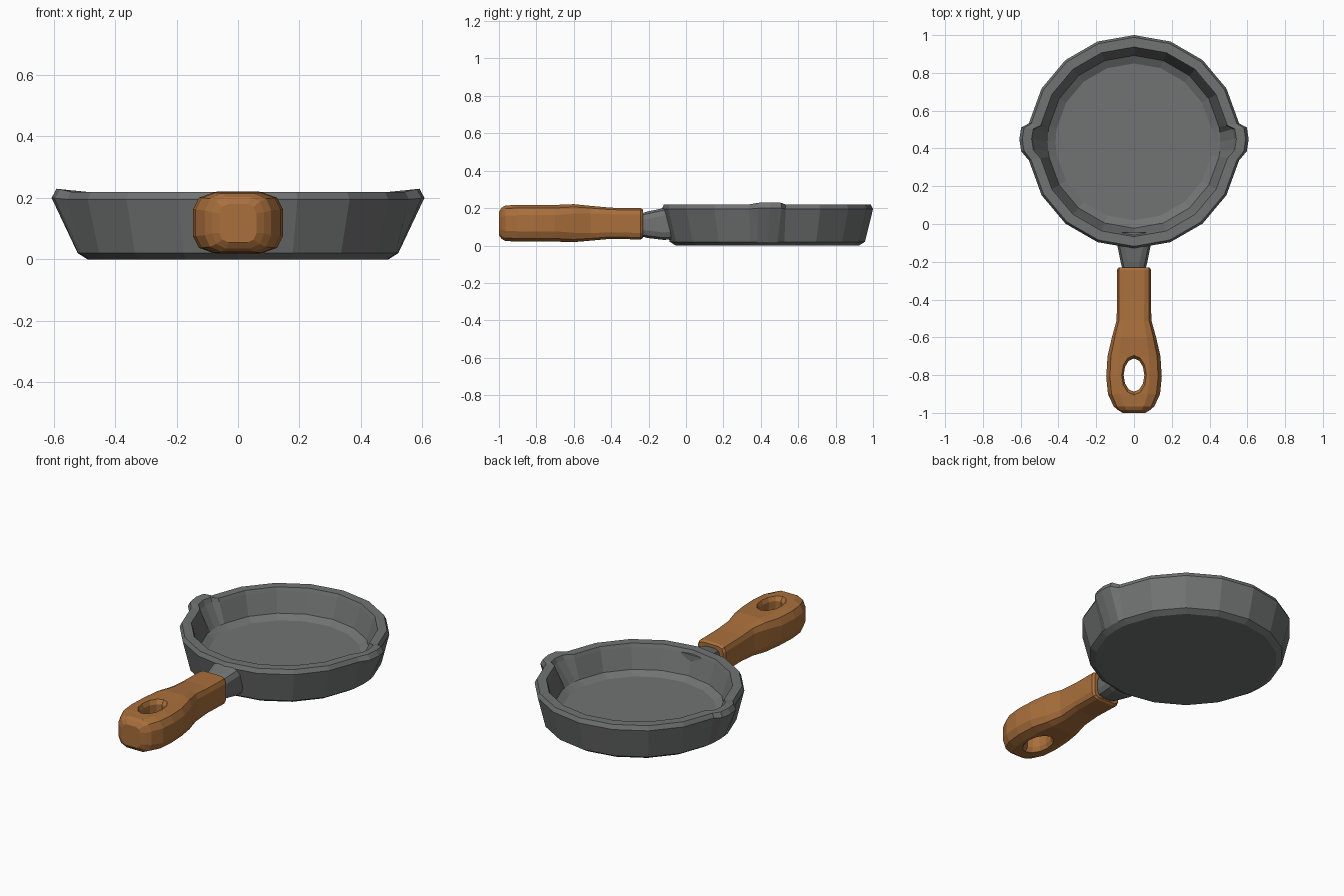
import bpy, bmesh, math
from math import sin, cos, pi, radians

if "Cube" in bpy.data.objects:
    bpy.data.objects.remove(bpy.data.objects["Cube"])

def material(name, color):
    m = bpy.data.materials.new(name)
    m.diffuse_color = (*color, 1)
    m.use_nodes = True
    m.node_tree.nodes["Principled BSDF"].inputs["Base Color"].default_value = m.diffuse_color
    return m

iron = material("dark_iron", (0.165, 0.17, 0.17))
wood = material("wood", (0.40, 0.16, 0.045))

def loft(name, rings, mat):
    """Join equal-sized closed rings with quads and cap both ends."""
    bm = bmesh.new()
    loops = [[bm.verts.new(p) for p in ring] for ring in rings]
    n = len(loops[0])
    for a, b in zip(loops, loops[1:]):
        for i in range(n):
            j = (i + 1) % n
            bm.faces.new((a[i], a[j], b[j], b[i]))
    bm.faces.new(loops[0][::-1])
    bm.faces.new(loops[-1])
    bmesh.ops.recalc_face_normals(bm, faces=bm.faces)
    me = bpy.data.meshes.new(name)
    bm.to_mesh(me)
    bm.free()
    me.materials.append(mat)
    ob = bpy.data.objects.new(name, me)
    bpy.context.collection.objects.link(ob)
    return ob

# Pan: 18-sided lathe with extra columns at the two pouring spouts
CY = 0.435
angles = sorted([20 * i for i in range(18)] + [84, 90, 96, 264, 270, 276])
# radius, height, spout push outwards, spout lift
profile = [(0.490, 0.000, 0.000, 0.000), (0.522, 0.020, 0.000, 0.000),
           (0.565, 0.195, 0.042, 0.005), (0.553, 0.220, 0.038, 0.010),
           (0.502, 0.220, 0.040, 0.004), (0.494, 0.200, 0.036, -0.004),
           (0.457, 0.085, 0.000, 0.000), (0.415, 0.062, 0.000, 0.000)]

def pan_ring(r, z, push, lift):
    pts = []
    for a in angles:
        k = {84: 0.85, 90: 1, 96: 0.85}.get(a % 180, 0)
        t = radians(a)
        if k:  # stay on the chord of the 18-gon between the spout sides
            rr = r * cos(radians(10)) / cos(t - pi / 2 * (1 if a < 180 else 3))
            rr += push * k + (r - rr)
        else:
            rr = r
        pts.append((rr * sin(t), CY + rr * cos(t) + 0.015 * (push > 0) * k, z + lift * k))
    return pts

loft("pan", [pan_ring(*p) for p in profile], iron)

def section(y, w, z0, z1, bw, bh):
    """Rectangle with two-step rounded corners, in the xz plane."""
    quarter = [(w, bh), (w - 0.3 * bw, 0.3 * bh), (w - bw, 0)]
    low = [(x, y, z0 + d) for x, d in quarter]
    high = [(x, y, z1 - d) for x, d in quarter[::-1]]
    right = high[::-1]
    return (low + [(-x, y, z) for x, _, z in low[::-1]]
            + [(-x, y, z) for x, _, z in right] + high)

# Metal neck between pan and handle
loft("neck", [section(*s) for s in [
    (-0.045, 0.095, 0.035, 0.200, 0.04, 0.04),
    (-0.120, 0.087, 0.030, 0.200, 0.04, 0.04),
    (-0.205, 0.070, 0.040, 0.182, 0.04, 0.04),
    (-0.260, 0.055, 0.055, 0.165, 0.03, 0.03)]], iron)

# Wooden handle
handle = loft("handle", [section(*s) for s in [
    (-0.230, 0.082, 0.040, 0.192, 0.03, 0.03),
    (-0.243, 0.091, 0.032, 0.200, 0.035, 0.035),
    (-0.400, 0.090, 0.036, 0.202, 0.035, 0.035),
    (-0.510, 0.092, 0.026, 0.212, 0.04, 0.04),
    (-0.600, 0.117, 0.018, 0.221, 0.05, 0.05),
    (-0.700, 0.140, 0.021, 0.217, 0.06, 0.055),
    (-0.810, 0.147, 0.021, 0.217, 0.065, 0.055),
    (-0.900, 0.138, 0.021, 0.217, 0.065, 0.055),
    (-0.965, 0.108, 0.024, 0.214, 0.055, 0.055),
    (-0.985, 0.085, 0.035, 0.203, 0.045, 0.05),
    (-1.000, 0.060, 0.055, 0.180, 0.03, 0.03)]], wood)

# Hanging hole, slightly flared at both faces
def hole_ring(z, s):
    return [(0.055 * s * cos(i * pi / 6), -0.8 + 0.088 * s * sin(i * pi / 6), z)
            for i in range(12)]

cutter = loft("hole_cutter", [hole_ring(*h) for h in
              [(-0.1, 1.2), (0.02, 1.2), (0.045, 1), (0.193, 1), (0.218, 1.2), (0.4, 1.2)]], wood)
cutter.hide_render = True
mod = handle.modifiers.new("hole", 'BOOLEAN')
mod.operation = 'DIFFERENCE'
mod.object = cutter
mod.solver = 'EXACT'
bpy.context.view_layer.objects.active = handle
bpy.ops.object.modifier_apply(modifier=mod.name)
bpy.data.objects.remove(cutter)
